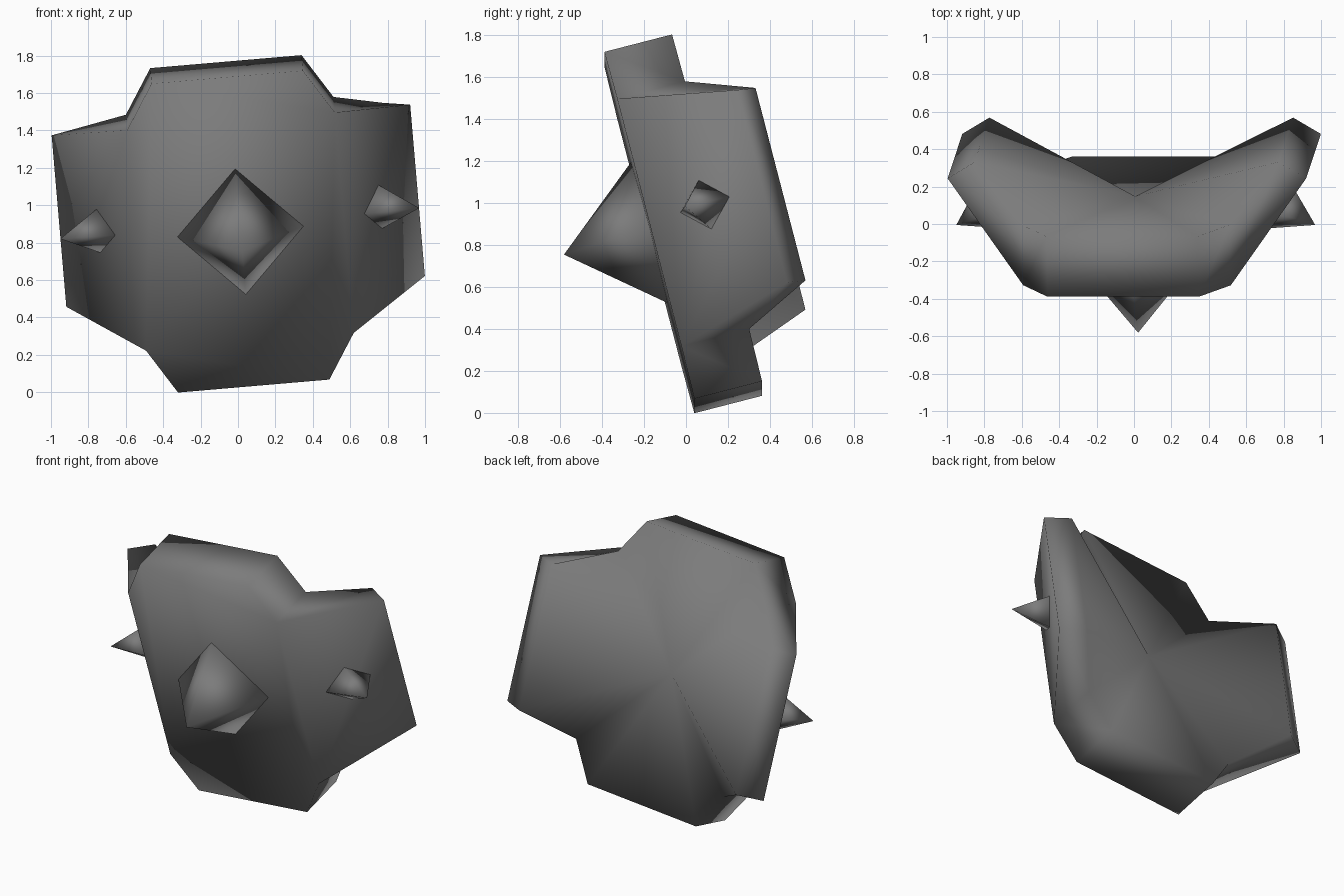
import bpy, bmesh
from math import radians
from mathutils import Matrix

cube = bpy.data.objects.get("Cube")
if cube:
    bpy.data.objects.remove(cube)

# One dull iron colour for every part
iron = bpy.data.materials.new("dull_iron")
iron.use_nodes = True
grey = (0.2, 0.2, 0.2, 1)
iron.diffuse_color = grey
iron.node_tree.nodes["Principled BSDF"].inputs["Base Color"].default_value = grey

# Leaning pose: pitched forward, rolled to one side
pose = (Matrix.Rotation(radians(-4.9), 4, 'Y') @ Matrix.Rotation(radians(14.5), 4, 'X')
        @ Matrix.Translation((0.0865, 0, 0.871)))


def finish(bm, name):
    bmesh.ops.recalc_face_normals(bm, faces=bm.faces)
    bm.transform(pose)
    mesh = bpy.data.meshes.new(name)
    bm.to_mesh(mesh)
    bm.free()
    mesh.materials.append(iron)
    mesh.shade_smooth()
    obj = bpy.data.objects.new(name, mesh)
    bpy.context.collection.objects.link(obj)
    return obj


# Outline quarter: half width, height, front depth, back half width, back depth
quarter = [(0.406, 0.856, 0.045, 0.406, 0.378),
           (0.557, 0.611, 0.045, 0.557, 0.378),
           (0.962, 0.475, 0.6, 0.815, 0.69)]
middle = [(0.962, 0, 0.6, 0.815, 0.69)]


def flip(points, sx, sz):
    return [(x * sx, z * sz, f, bx * sx, b) for x, z, f, bx, b in points]


right_half = quarter + middle + flip(quarter, 1, -1)[::-1]
outline = right_half + flip(right_half, -1, 1)[::-1]

# Winged plate: flat front panel, swept wings, fanned back
bm = bmesh.new()
front = [bm.verts.new((x, f, z)) for x, z, f, bx, b in outline]
back = [bm.verts.new((bx, b, z)) for x, z, f, bx, b in outline]
hub = bm.verts.new((0, 0.378, 0))
count = len(outline)
for i in range(count):
    j = (i + 1) % count
    bm.faces.new((front[i], front[j], back[j], back[i]))
    bm.faces.new((back[i], back[j], hub))
bm.faces.new(front[1:6])
bm.faces.new(front[8:13])
bm.faces.new(front[:2] + front[5:9] + front[12:])
finish(bm, "winged_plate")


def spike(name, centre, across, height, tip):
    """Four-sided spike on a diamond base; across is a half diagonal in x and y."""
    bm = bmesh.new()
    cx, cy = centre
    ax, ay = across
    base = [bm.verts.new(p) for p in ((cx + ax, cy + ay, 0), (cx, cy, height),
                                      (cx - ax, cy - ay, 0), (cx, cy, -height))]
    point = bm.verts.new(tip)
    bm.faces.new(base)
    for i in range(4):
        bm.faces.new((base[i], base[(i + 1) % 4], point))
    finish(bm, name)


spike("centre_spike", (0, 0.05), (0.342, 0), 0.352, (0, -0.375, 0))
for side, name in ((1, "left_spike"), (-1, "right_spike")):
    spike(name, (side * 0.754, 0.32), (side * 0.088, 0.122), 0.122,
          (side * 0.963, 0.22, 0))
